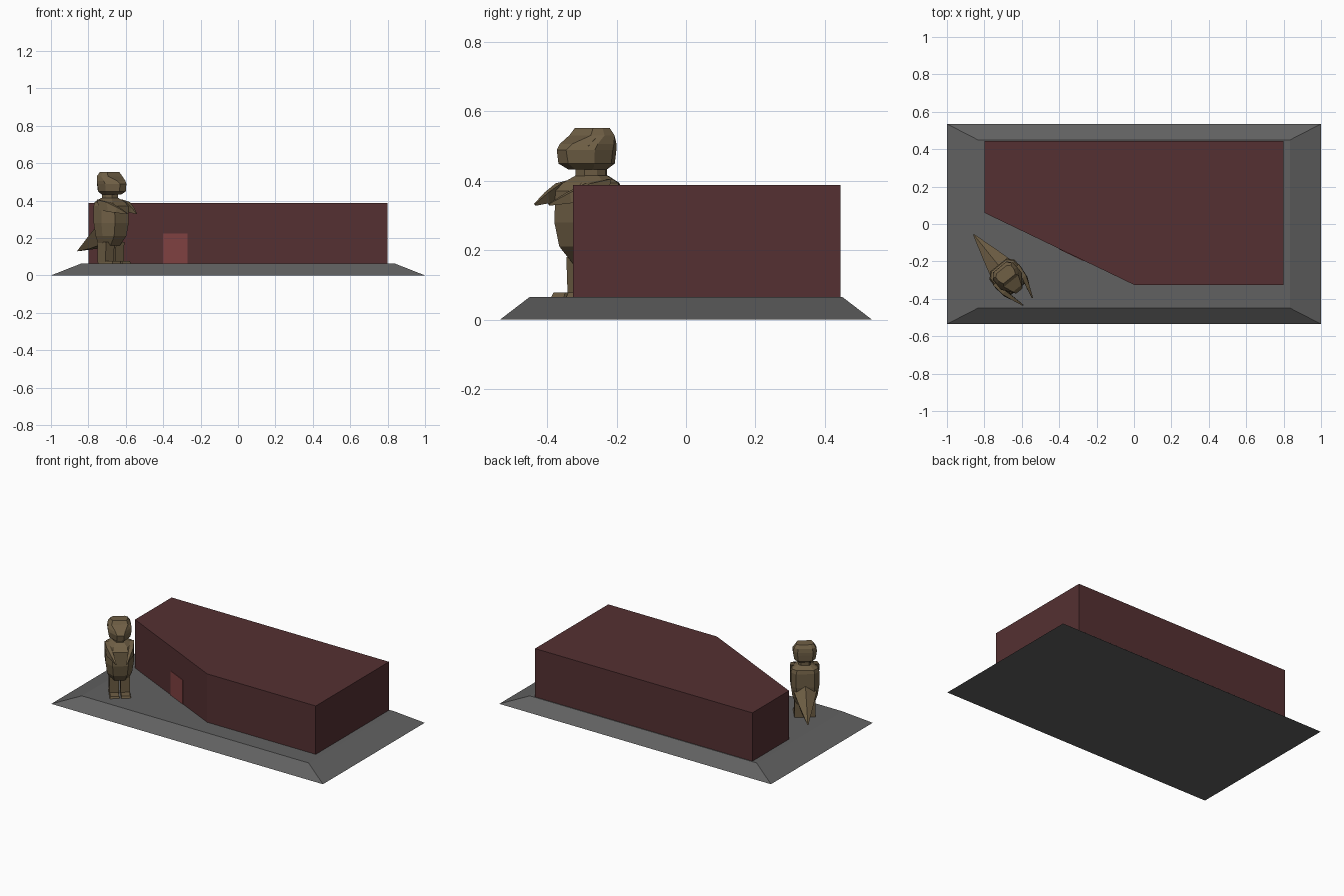
import bpy, bmesh, math

if "Cube" in bpy.data.objects:
    bpy.data.objects.remove(bpy.data.objects["Cube"])

def mat(name, rgb):
    m = bpy.data.materials.new(name)
    m.diffuse_color = (*rgb, 1)
    m.use_nodes = True
    m.node_tree.nodes["Principled BSDF"].inputs["Base Color"].default_value = m.diffuse_color
    return m

GREY = mat("stone_grey", (0.12, 0.12, 0.12))
BRICK = mat("dark_red", (0.09, 0.03, 0.032))
DOOR = mat("light_red", (0.22, 0.055, 0.055))
BRONZE = mat("bronze", (0.16, 0.115, 0.06))

def loft(name, rings, material):
    """Skin a stack of equal-length point rings and cap both ends."""
    bm = bmesh.new()
    vs = [[bm.verts.new(p) for p in r] for r in rings]
    n = len(vs[0])
    for a, b in zip(vs, vs[1:]):
        for i in range(n):
            j = (i + 1) % n
            bm.faces.new((a[i], a[j], b[j], b[i]))
    bm.faces.new(vs[0])
    bm.faces.new(vs[-1])
    bmesh.ops.remove_doubles(bm, verts=bm.verts, dist=1e-5)
    bmesh.ops.recalc_face_normals(bm, faces=bm.faces)
    me = bpy.data.meshes.new(name)
    bm.to_mesh(me)
    bm.free()
    me.materials.append(material)
    ob = bpy.data.objects.new(name, me)
    bpy.context.collection.objects.link(ob)
    return ob

def prism(name, outline, z0, z1, material):
    return loft(name, [[(x, y, z) for x, y in outline] for z in (z0, z1)], material)

def rect(x, y, z):
    return [(-x, -y, z), (x, -y, z), (x, y, z), (-x, y, z)]

# Sloped plinth and corner-cut building
loft("plinth", [rect(1, .535, 0), rect(.835, .45, .065)], GREY)
prism("building", [(-.8, .06), (0, -.325), (.8, -.325), (.8, .445), (-.8, .445)],
      .065, .387, BRICK)

# Door panel on the slanted wall
def wall(x, off):
    return (x - .434 * off, .06 - .385 * (x + .8) / .8 - .901 * off)

prism("door", [wall(-.4, -.003), wall(-.4, .003), wall(-.27, .003), wall(-.27, -.003)],
      .065, .225, DOOR)

# Bird statue: built facing -y about its own axis, then turned and placed
def place(ob):
    ob.location = (-.685, -.27, 0)
    ob.rotation_euler = (0, 0, math.atan2(.63, .78))

def octagon(z, front, back, w, fw=.55, bw=.65):
    """Eight-sided section; front and back are distances along facing."""
    a = front * .6 + back * .4
    b = front * .2 + back * .8
    half = [(w * fw, front), (w, a), (w, b), (w * bw, back)]
    return [(x, -u, z) for x, u in half] + [(-x, -u, z) for x, u in reversed(half)]

body = loft("bird_body", [octagon(*r) for r in (
    (.16, .045, -.04, .058), (.21, .088, -.055, .076), (.28, .102, -.065, .086),
    (.37, .098, -.065, .086), (.393, .075, -.06, .078), (.415, .042, -.035, .042))], BRONZE)
neck = loft("bird_neck", [octagon(.405, .045, -.035, .038),
                          octagon(.442, .045, -.035, .038)], BRONZE)

# Head with a blunt beak at the front
head = loft("bird_head", [octagon(*r) for r in (
    (.432, .075, -.03, .046, .35), (.449, .107, -.05, .064, .35),
    (.488, .114, -.052, .071, .3), (.506, .096, -.052, .072, .4),
    (.53, .045, -.048, .066, .75), (.552, .03, -.035, .052, .8))], BRONZE)
for ob in (body, neck, head):
    place(ob)

# Heavy brow above the beak
brow = loft("bird_brow", [
    [(s * x, -u, z) for s in (1,) for x, u, z in sec] for sec in (
        [(-.058, .06, .5), (-.058, .035, .522), (-.058, .02, .5)],
        [(0, .1, .492), (0, .075, .515), (0, .03, .492)],
        [(.058, .06, .5), (.058, .035, .522), (.058, .02, .5)])], BRONZE)
place(brow)

# Tail: tapered wedge of folded feathers
def tail_ring(u, top, mid, low, w):
    return [(0, -u, top), (w, -u, mid), (w * .6, -u, low),
            (-w * .6, -u, low), (-w, -u, mid)]

place(loft("bird_tail", [tail_ring(-.045, .305, .25, .16, .07),
                         tail_ring(-.14, .236, .2, .143, .044),
                         tail_ring(-.275, .133, .131, .129, .003)], BRONZE))

# Mirrored wings, legs and feet
def box(x0, x1, u0, u1, z):
    return [(x0, -u0, z), (x1, -u0, z), (x1, -u1, z), (x0, -u1, z)]

def mirrored(rings, s):
    return [[(s * x, y, z) for x, y, z in r] for r in rings]

def wing_ring(u_top, z_top, u_low, z_low, w, t):
    return [(w + t, -u_top, z_top), (w - t, -u_top, z_top),
            (w - t, -u_low, z_low), (w + t, -u_low, z_low)]

wing = [wing_ring(.0, .405, .02, .35, .076, .013),
        wing_ring(.07, .392, .085, .34, .068, .013),
        wing_ring(.13, .365, .125, .335, .05, .009),
        wing_ring(.187, .333, .183, .328, .032, .003)]
leg = [box(.005, .063, -.025, .04, .065), box(.005, .063, -.03, .045, .18)]
foot = [box(.005, .064, -.02, .1, .065), box(.007, .06, -.02, .095, .078)]
for side, s in (("left", -1), ("right", 1)):
    for part, rings in (("wing", wing), ("leg", leg), ("foot", foot)):
        place(loft(f"bird_{part}_{side}", mirrored(rings, s), BRONZE))
